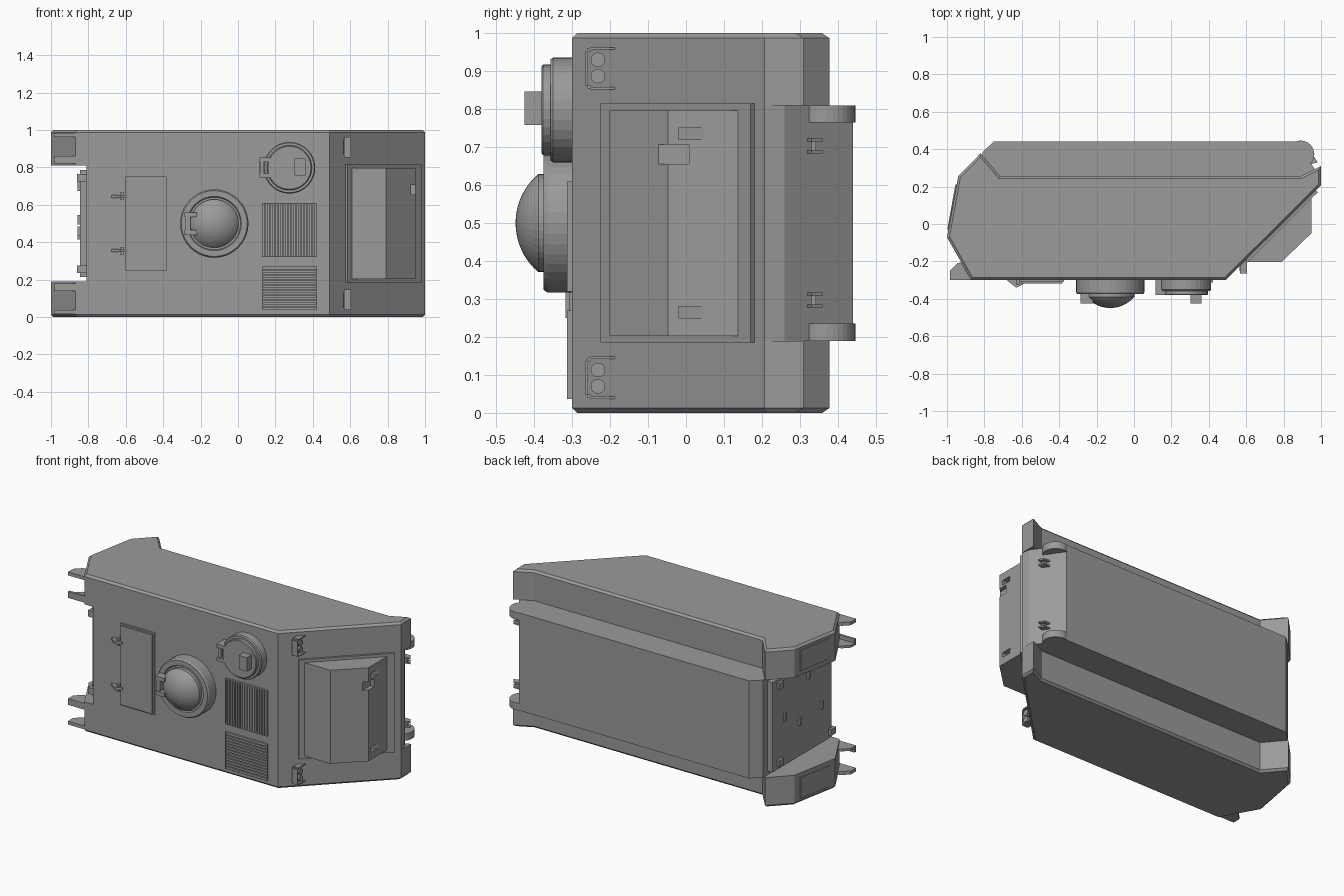
import bpy, bmesh, math
from mathutils import Vector, Matrix

cube = bpy.data.objects.get("Cube")
if cube:
    bpy.data.objects.remove(cube, do_unlink=True)

# Dark grey paint shared by every part
paint = bpy.data.materials.new("dark_grey_paint")
paint.use_nodes = True
GREY = (0.325, 0.325, 0.325, 1)
paint.diffuse_color = GREY
paint.node_tree.nodes["Principled BSDF"].inputs["Base Color"].default_value = GREY


def finish(name, bm):
    bmesh.ops.recalc_face_normals(bm, faces=bm.faces)
    mesh = bpy.data.meshes.new(name)
    bm.to_mesh(mesh)
    bm.free()
    mesh.materials.append(paint)
    ob = bpy.data.objects.new(name, mesh)
    bpy.context.scene.collection.objects.link(ob)
    return ob


def prism(name, profile, z0, z1, chamfer=0):
    """Extrude an x-y profile from z0 to z1, chamfering the z1 rim if asked."""
    bm = bmesh.new()
    face = bm.faces.new([bm.verts.new((x, y, z0)) for x, y in profile])
    geom = bmesh.ops.extrude_face_region(bm, geom=[face])["geom"]
    verts = [g for g in geom if isinstance(g, bmesh.types.BMVert)]
    bmesh.ops.translate(bm, verts=verts, vec=(0, 0, z1 - z0))
    # Extruding may leave the start face inside out or missing; close the solid
    bmesh.ops.holes_fill(bm, edges=[e for e in bm.edges if e.is_boundary])
    bmesh.ops.recalc_face_normals(bm, faces=bm.faces)
    if chamfer:
        rim = [e for e in bm.edges if all(v in verts for v in e.verts)]
        bmesh.ops.bevel(bm, geom=rim, offset=chamfer, segments=1, affect='EDGES')
    return finish(name, bm)


def box(name, x0, x1, y0, y1, z0, z1):
    return prism(name, [(x0, y0), (x1, y0), (x1, y1), (x0, y1)], z0, z1)


def lathe(name, x, z, profile, steps=32):
    """Spin (radius, y) points about an axis along y through x, z."""
    bm = bmesh.new()
    vs = [bm.verts.new((x + r, y, z)) for r, y in profile]
    edges = [bm.edges.new(pair) for pair in zip(vs, vs[1:])]
    bmesh.ops.spin(bm, geom=vs + edges, cent=(x, 0, z), axis=(0, 1, 0),
                   angle=math.tau, steps=steps)
    bmesh.ops.remove_doubles(bm, verts=bm.verts, dist=0.0005)
    return finish(name, bm)


def disc(name, center, radius, depth, axis, steps=24):
    bm = bmesh.new()
    turn = Vector((0, 0, 1)).rotation_difference(Vector(axis)).to_matrix().to_4x4()
    bmesh.ops.create_cone(bm, cap_ends=True, segments=steps, radius1=radius, radius2=radius,
                          depth=depth, matrix=Matrix.Translation(center) @ turn)
    return finish(name, bm)


def glacis(y, lift=0):
    """Point on the sloping bow plate at height y, raised along its normal."""
    return (0.49 + (y + 0.3) * 1.006 + lift * 0.71, y - lift * 0.71)


# Hull: central body and the two outer sponsons
body = [(-0.81, -0.3), (0.49, -0.3), (1, 0.207), (0.99, 0.26),
        (0.865, 0.44), (-0.75, 0.44), (-0.81, 0.385)]
prism("hull_body", body, 0.19, 0.81)
sponson = [(-0.87, -0.3), (0.49, -0.3), (1, 0.207), (1, 0.31), (0.89, 0.255),
           (-0.715, 0.255), (-0.82, 0.378), (-0.94, 0.255), (-1, -0.07)]
for side, s in (("left", -1), ("right", 1)):
    def z(d):
        return 0.5 + s * d

    prism(f"{side}_sponson", sponson, z(0.31), z(0.5), 0.013)
    # Nose rollers and tow hooks
    disc(f"{side}_nose_roller", (0.89, 0.372, z(0.2875)), 0.074, 0.045, (0, 0, 1), 32)
    for part, a, b in (("inner", 0.183, 0.192), ("outer", 0.214, 0.223)):
        prism(f"{side}_tow_hook_{part}", [(0.92, 0.313), (0.982, 0.33), (0.962, 0.36), (0.9, 0.36)],
              z(a), z(b))
    box(f"{side}_tow_bar", 0.93, 0.958, 0.33, 0.343, z(0.19), z(0.216))
    # Headlight pair with its surrounding guard
    for i, d in enumerate((0.387, 0.43)):
        disc(f"{side}_headlight_{i}", (0.583, -0.232, z(d)), 0.019, 0.04, (1, 0, 0))
    for part, a, b in (("inner", 0.352, 0.358), ("outer", 0.457, 0.463)):
        prism(f"{side}_light_guard_{part}",
              [(0.566, -0.215), (0.566, -0.252), (0.604, -0.252), (0.604, -0.18)], z(a), z(b))
    box(f"{side}_light_guard_top", 0.566, 0.604, -0.265, -0.258, z(0.362), z(0.453))
    for part, a, b in (("inner", 0.354, 0.364), ("outer", 0.451, 0.461)):
        box(f"{side}_light_guard_corner_{part}", 0.566, 0.604, -0.26, -0.25, z(a), z(b))
    # Tail light bracket and cover plate
    box(f"{side}_tail_bracket_plate", -0.985, -0.87, -0.3, -0.285, z(0.32), z(0.36))
    for part, a, b in (("outer", 0.463, 0.485), ("inner", 0.32, 0.335)):
        prism(f"{side}_tail_bracket_{part}", [(-0.985, -0.3), (-0.87, -0.3), (-0.925, -0.205),
                                              (-0.945, -0.21), (-0.985, -0.25)], z(a), z(b))
    prism(f"{side}_tail_cover", [(-0.992, -0.03), (-0.998, -0.029), (-0.955, 0.211),
                                 (-0.948, 0.21)], z(0.34), z(0.47))
    # Rear ramp hinges
    for i, y in enumerate((-0.25, 0.27)):
        box(f"{side}_ramp_hinge_{i}", -0.862, -0.805, y - 0.025, y + 0.025, z(0.225), z(0.265))
    # Roof hatch hinges
    prism(f"{side}_hatch_hinge", [(-0.675, -0.29), (-0.675, -0.305), (-0.63, -0.34),
                                  (-0.59, -0.32), (-0.59, -0.29)], z(0.137), z(0.153))
    box(f"{side}_hatch_hinge_pin", -0.628, -0.612, -0.325, -0.29, z(0.125), z(0.168))

# Rear ramp with its small handles
box("rear_ramp", -0.845, -0.8, -0.255, 0.34, 0.215, 0.785)
for i, (y, zc) in enumerate(((0.22, 0.52), (0.07, 0.44), (-0.15, 0.46), (-0.02, 0.7))):
    box(f"ramp_handle_{i}", -0.857, -0.84, y - 0.01, y + 0.01, zc - 0.025, zc + 0.025)

# Bow plate and the wedge block fixed to it
prism("bow_plate", [glacis(-0.215), glacis(-0.215, 0.014), glacis(0.18, 0.014), glacis(0.18)],
      0.185, 0.815)
block = prism("bow_block", [(0.59, -0.2), (0.607, -0.202), (0.79, -0.202), (0.95, -0.048),
                            (0.95, 0.14), (0.93, 0.14)], 0.203, 0.797)
# Step notches cut into the block
step = [(0.91, -0.02), (0.97, -0.02), (0.97, 0.047), (0.95, 0.047)]
grip = [(0.925, -0.12), (0.97, -0.12), (0.97, 0.008), (0.925, 0.008)]
for name, profile, z0, z1 in (("low_step", step, 0.25, 0.28), ("high_step", step, 0.72, 0.75),
                              ("grip", grip, 0.655, 0.707)):
    cutter = prism(f"{name}_cutter", profile, z0, z1)
    cutter.hide_render = True
    cutter.hide_viewport = True
    cut = block.modifiers.new(name, 'BOOLEAN')
    cut.operation = 'DIFFERENCE'
    cut.object = cutter

# Central cupola with dome
cx, cz = -0.127, 0.5
lathe("cupola_ring", cx, cz, [(0, -0.29), (0.183, -0.29), (0.183, -0.365), (0.176, -0.375),
                              (0.145, -0.375), (0.14, -0.367), (0, -0.367)], 40)
dome = [(0.129, -0.36)]
for i in range(9):
    t = 0.87 * (1 - i / 8)
    dome.append((0.169 * math.sin(t), -0.28 - 0.169 * math.cos(t)))
lathe("cupola_dome", cx, cz, dome, 40)
for i, z0 in enumerate((0.44, 0.535)):
    box(f"dome_hinge_{i}", -0.285, -0.22, -0.425, -0.36, z0, z0 + 0.025)
box("dome_hinge_pin", -0.28, -0.255, -0.42, -0.395, 0.445, 0.555)

# Driver cupola with periscope
dx, dz = 0.275, 0.798
lathe("driver_ring", dx, dz, [(0, -0.29), (0.138, -0.29), (0.138, -0.35), (0.133, -0.357),
                              (0, -0.357)])
lathe("driver_lid", dx, dz, [(0.12, -0.35), (0.12, -0.376), (0.115, -0.38), (0, -0.38)])
box("driver_periscope", 0.303, 0.36, -0.425, -0.375, 0.758, 0.847)
for i, z0 in enumerate((0.745, 0.83)):
    box(f"driver_hinge_{i}", 0.115, 0.17, -0.38, -0.34, z0, z0 + 0.022)
box("driver_hinge_pin", 0.12, 0.14, -0.372, -0.352, 0.745, 0.85)
box("driver_hinge_foot", 0.115, 0.16, -0.352, -0.29, 0.745, 0.852)

# Roof cargo hatch
box("roof_hatch_frame", -0.612, -0.373, -0.308, -0.29, 0.24, 0.762)
box("roof_hatch_lid", -0.602, -0.383, -0.318, -0.3, 0.25, 0.752)


# Engine grilles: a bed with rails all round, filled with evenly spaced slats
def grille(name, x0, x1, z0, z1, count, upright):
    rail = 0.005
    box(f"{name}_bed", x0, x1, -0.303, -0.29, z0, z1)
    for i, z in enumerate((z0, z1 - rail)):
        box(f"{name}_cross_rail_{i}", x0, x1, -0.313, -0.295, z, z + rail)
    for i, x in enumerate((x0, x1 - rail)):
        box(f"{name}_side_rail_{i}", x, x + rail, -0.313, -0.295, z0, z1)
    pitch = ((x1 - x0) if upright else (z1 - z0)) / count
    for i in range(count):
        a, b = (i + 0.15) * pitch, (i + 0.85) * pitch
        if upright:
            box(f"{name}_slat_{i}", x0 + a, x0 + b, -0.312, -0.295, z0, z1)
        else:
            box(f"{name}_slat_{i}", x0, x1, -0.312, -0.295, z0 + a, z0 + b)


grille("upper_grille", 0.128, 0.422, 0.32, 0.61, 17, True)
grille("lower_grille", 0.128, 0.422, 0.037, 0.27, 13, False)
